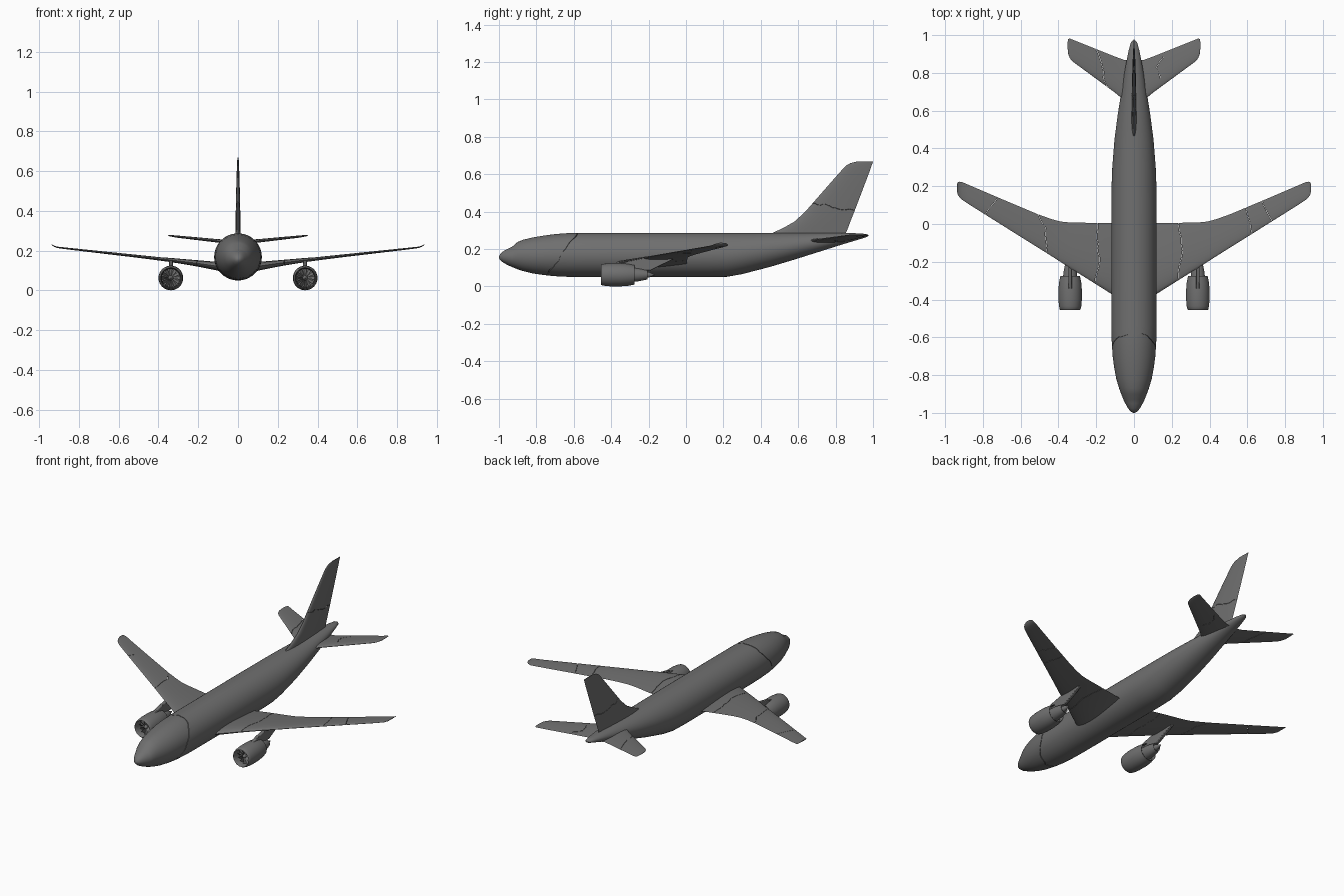
import bpy, bmesh, math, random
from mathutils import Vector

if "Cube" in bpy.data.objects:
    bpy.data.objects.remove(bpy.data.objects["Cube"])
random.seed(4)
TAU = 2 * math.pi
GREY = bpy.data.materials.new("dark_grey")
GREY.diffuse_color = (.16, .16, .16, 1)
GREY.use_nodes = True
GREY.node_tree.nodes["Principled BSDF"].inputs["Base Color"].default_value = GREY.diffuse_color


def add_object(name, bm):
    bmesh.ops.recalc_face_normals(bm, faces=bm.faces)
    me = bpy.data.meshes.new(name)
    bm.to_mesh(me)
    bm.free()
    me.materials.append(GREY)
    ob = bpy.data.objects.new(name, me)
    bpy.context.collection.objects.link(ob)
    return ob


def finish(ob, angle=35):
    bpy.ops.object.select_all(action='DESELECT')
    ob.select_set(True)
    bpy.context.view_layer.objects.active = ob
    bpy.ops.object.shade_smooth_by_angle(angle=math.radians(angle))


def loft(name, sections, closed=False):
    """Skin a list of equal-sized rings; cap the ends unless closed."""
    bm = bmesh.new()
    rings = [[bm.verts.new(p) for p in s] for s in sections]
    n = len(rings[0])
    pairs = list(zip(rings, rings[1:] + rings[:1])) if closed else list(zip(rings, rings[1:]))
    for a, b in pairs:
        for i in range(n):
            j = (i + 1) % n
            bm.faces.new((a[i], a[j], b[j], b[i]))
    if not closed:
        bm.faces.new(rings[0])
        bm.faces.new(rings[-1])
    return add_object(name, bm)


def cut(ob, cutter):
    mod = ob.modifiers.new("crack", 'BOOLEAN')
    mod.object, mod.operation, mod.solver = cutter, 'DIFFERENCE', 'EXACT'
    bpy.context.view_layer.objects.active = ob
    bpy.ops.object.modifier_apply(modifier=mod.name)
    bpy.data.objects.remove(cutter)


def crack(ob, pts, upright=False, w=0.001):
    """Cut a jagged thin gap along a plan path (x, y), or (y, z) if upright."""
    path = []
    for a, b in zip(pts, pts[1:]):
        a, b = Vector(a), Vector(b)
        path += [a.lerp(b, k / 5) for k in range(5)]
    path.append(Vector(pts[-1]))
    d = (path[-1] - path[0]).normalized()
    nrm = Vector((-d.y, d.x))
    lean = nrm * .12  # slant the gap so it does not show daylight
    secs = []
    for p in path:
        p = p + nrm * random.uniform(-.005, .005)
        a, b = p - nrm * w, p + nrm * w
        if upright:
            secs.append([(-.1, *(a - lean)), (.1, *(a + lean)),
                         (.1, *(b + lean)), (-.1, *(b - lean))])
        else:
            secs.append([(*a, 0), (*a, .4), (*b, .4), (*b, 0)])
    cut(ob, loft("crack_cutter", secs))


# airfoil outline: list of (chord fraction, half thickness)
def airfoil(t, n=28):
    out = []
    for i in range(n):
        a = TAU * i / n
        c = (1 - math.cos(a)) / 2
        h = 5 * t * (.2969 * c ** .5 - .126 * c - .3516 * c**2 + .2843 * c**3 - .1036 * c**4)
        out.append((c, math.copysign(max(h, 0) + .0008, math.sin(a + 1e-4))))
    return out


# fuselage stations: y, top z, bottom z, half width
ST = [(-1, .160, .152, .005), (-.993, .175, .140, .018), (-.975, .190, .126, .032),
      (-.95, .203, .113, .046), (-.93, .212, .104, .056), (-.90, .238, .092, .068),
      (-.87, .250, .082, .079), (-.82, .262, .070, .094), (-.76, .272, .061, .105),
      (-.70, .280, .055, .113), (-.62, .286, .051, .118), (-.54, .287, .05, .120),
      (.12, .287, .05, .120), (.22, .287, .052, .118), (.30, .287, .066, .115),
      (.45, .287, .105, .103), (.58, .287, .144, .086), (.72, .287, .188, .064),
      (.84, .287, .226, .044), (.92, .284, .250, .028), (.96, .281, .262, .017),
      (.972, .276, .268, .006)]


def body_point(y, a, grow=0.0):
    for p, q in zip(ST, ST[1:]):
        if y <= q[0]:
            break
    f = (y - p[0]) / (q[0] - p[0])
    t, b, w = (p[k] + (q[k] - p[k]) * f for k in (1, 2, 3))
    return (math.cos(a) * (w + grow), y, (t + b) / 2 + math.sin(a) * ((t - b) / 2 + grow))


body = loft("fuselage", [[body_point(s[0], TAU * i / 48) for i in range(48)] for s in ST])

# jagged groove around the nose
groove = []
for i in range(40):
    a = TAU * i / 40
    y = -.665 + .085 * math.sin(a) + random.uniform(-.006, .006)
    groove.append([body_point(y - .002, a, .01), body_point(y + .002, a, .01),
                   body_point(y + .002, a, -.006), body_point(y - .002, a, -.006)])
cut(body, loft("groove_cutter", groove, closed=True))
finish(body)

# wing and tailplane stations: x, leading y, trailing y, z, thickness ratio
WING = [(.05, -.41, .005, .112, .115), (.12, -.37, .005, .124, .11), (.22, -.307, .006, .138, .095),
        (.34, -.232, .008, .153, .085), (.39, -.2, .013, .158, .08), (.44, -.168, .027, .164, .08),
        (.51, -.124, .052, .172, .08), (.70, -.005, .132, .193, .08), (.88, .108, .209, .213, .08),
        (.91, .128, .222, .217, .07), (.925, .142, .224, .222, .07), (.934, .158, .220, .228, .06),
        (.938, .176, .208, .233, .06)]
TAIL = [(.0, .615, .87, .238, .10), (.05, .645, .868, .244, .10), (.07, .67, .875, .246, .10),
        (.10, .695, .886, .249, .09), (.30, .842, .966, .270, .09), (.325, .860, .976, .273, .08),
        (.34, .878, .982, .275, .07), (.348, .900, .980, .276, .06), (.351, .925, .965, .277, .05)]
CRACKS = {
    "left_wing": [[(-.19, .03), (-.195, -.08), (-.18, -.2), (-.22, -.35)],
                  [(-.53, .09), (-.47, -.02), (-.46, -.2)], [(-.71, .16), (-.80, .03)]],
    "right_wing": [[(.225, .03), (.26, -.14), (.22, -.34)], [(.59, .12), (.63, -.08)],
                   [(.66, .14), (.74, .01)]],
    "left_tailplane": [[(-.21, .96), (-.17, .83), (-.14, .70)]],
    "right_tailplane": [[(.16, .89), (.12, .83), (.14, .77)]]}
for side, label in ((-1, "left"), (1, "right")):
    for part, stations in (("wing", WING), ("tailplane", TAIL)):
        name = f"{label}_{part}"
        ob = loft(name, [[(side * x, le + c * (te - le), z + h * (te - le))
                          for c, h in airfoil(t)] for x, le, te, z, t in stations])
        for pts in CRACKS[name]:
            crack(ob, pts)
        finish(ob)

# tail fin stations: z, leading y, trailing y, thickness ratio
FIN = [(.265, .44, .85, .065), (.288, .465, .856, .065), (.31, .515, .865, .07),
       (.347, .58, .879, .08), (.40, .638, .90, .085), (.55, .769, .957, .085),
       (.63, .840, .987, .07), (.648, .859, .993, .065), (.660, .880, .998, .055),
       (.668, .915, 1.0, .05)]
fin = loft("tail_fin", [[(h * (te - le), le + c * (te - le), z) for c, h in airfoil(t)]
                        for z, le, te, t in FIN])
crack(fin, [(.66, .455), (.71, .425), (.76, .425), (.79, .408), (.93, .405)], upright=True)
finish(fin)


def lathe(name, profile, x, z, n=40):
    """Spin (y, radius) points around an axis along y."""
    return loft(name, [[(x + r * math.cos(TAU * i / n), y, z + r * math.sin(TAU * i / n))
                        for i in range(n)] for y, r in profile])


# engines with intake, fan, core nozzle and pylon
EZ = .0625
for side, label in ((-1, "left"), (1, "right")):
    x = side * .338
    finish(lathe(label + "_nacelle", [
        (-.405, .002), (-.405, .046), (-.435, .047), (-.449, .049), (-.455, .052), (-.452, .055),
        (-.435, .059), (-.40, .062), (-.35, .062), (-.31, .059), (-.275, .052), (-.276, .050),
        (-.30, .048), (-.30, .038), (-.26, .036), (-.22, .028), (-.205, .024), (-.207, .021),
        (-.215, .017), (-.20, .015), (-.165, .001)], x, EZ))
    finish(lathe(label + "_spinner", [(-.437, .001), (-.432, .006), (-.42, .012), (-.404, .016)],
                 x, EZ, 24))
    # twisted fan blades
    bm = bmesh.new()
    for k in range(12):
        a = TAU * k / 12
        ring = []
        for r, w in ((.010, .003), (.046, .008)):
            for s, y in ((-1, -.422), (1, -.408)):
                v = s * w
                ring.append(bm.verts.new((x + r * math.cos(a) - v * math.sin(a), y,
                                          EZ + r * math.sin(a) + v * math.cos(a))))
        bm.faces.new((ring[0], ring[1], ring[3], ring[2]))
    add_object(label + "_fan", bm)
    # pylon
    side_view = [(-.36, .118), (-.30, .138), (-.24, .150), (-.19, .158), (-.06, .150),
                 (-.13, .115), (-.19, .085), (-.28, .085)]
    pylon = loft(label + "_pylon", [[(x + dx, y, z) for y, z in side_view] for dx in (-.010, .010)])
    bev = pylon.modifiers.new("bevel", 'BEVEL')
    bev.width, bev.segments = .004, 2
    finish(pylon)
